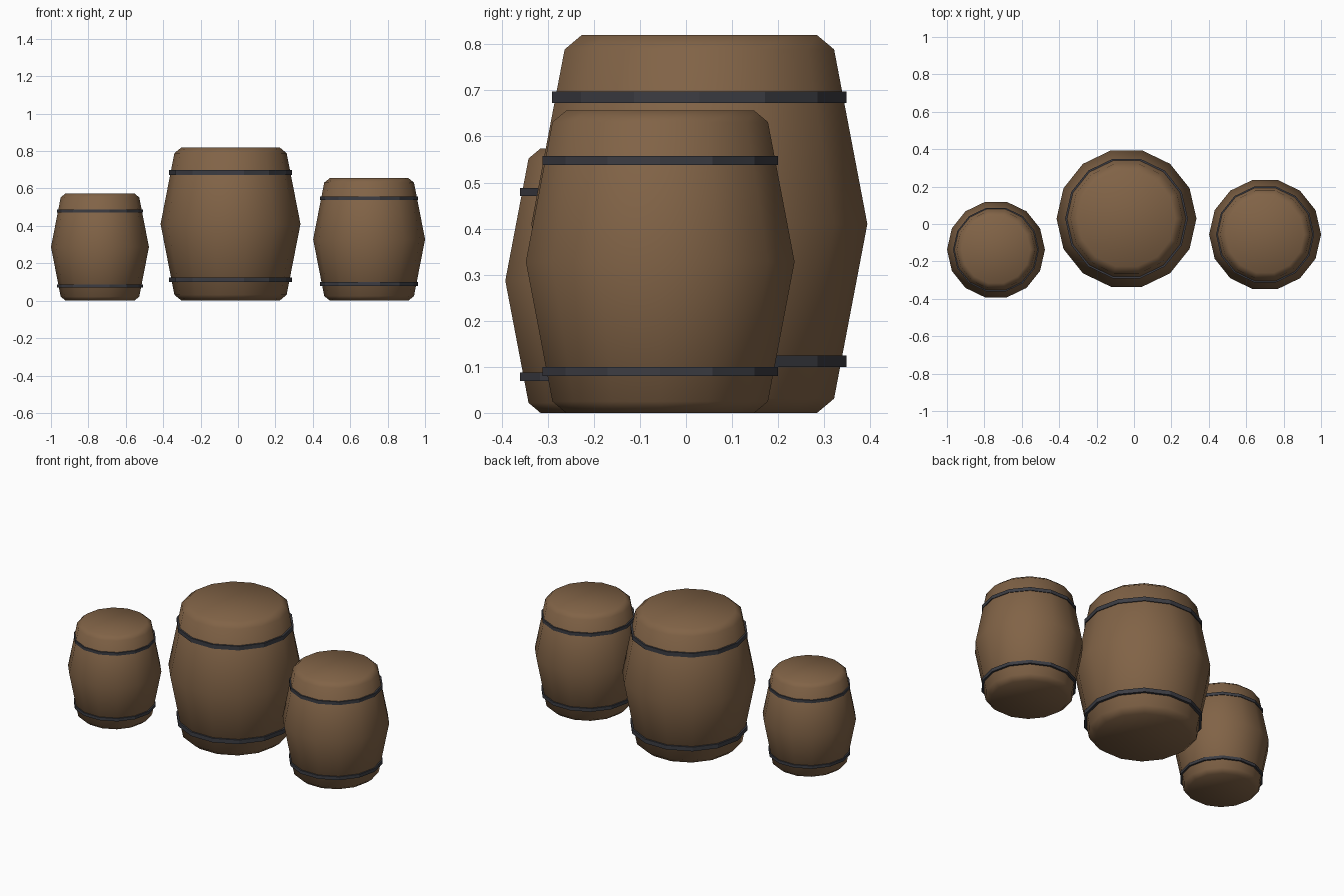
import bpy
import math

SIDES = 14


def make_material(name, color):
    mat = bpy.data.materials.new(name)
    mat.use_nodes = True
    mat.diffuse_color = color
    mat.node_tree.nodes["Principled BSDF"].inputs["Base Color"].default_value = color
    return mat


def lathe(name, profile, scale, location, mat, closed=False):
    """Spin (radius, height) points around z; open profiles get end caps."""
    verts = [(r * scale * math.cos(math.tau * i / SIDES),
              r * scale * math.sin(math.tau * i / SIDES), z * scale)
             for r, z in profile for i in range(SIDES)]
    rows = len(profile)
    faces = []
    for j in range(rows if closed else rows - 1):
        a, b = j * SIDES, (j + 1) % rows * SIDES
        for i in range(SIDES):
            k = (i + 1) % SIDES
            faces.append((a + i, a + k, b + k, b + i))
    if not closed:
        faces.append(tuple(reversed(range(SIDES))))
        faces.append(tuple(range((rows - 1) * SIDES, rows * SIDES)))
    mesh = bpy.data.meshes.new(name)
    mesh.from_pydata(verts, [], faces)
    mesh.materials.append(mat)
    obj = bpy.data.objects.new(name, mesh)
    obj.location = location
    bpy.context.collection.objects.link(obj)
    return obj


def barrel(prefix, x, y, scale):
    # Bulging wooden body with chamfered rims
    body = lathe(prefix + "_barrel_body", BODY, scale, (x, y, 0), wood)
    body.data.shade_smooth()
    # Two thin metal hoops
    for part, z in (("lower", 0.112), ("upper", 0.685)):
        lathe(f"{prefix}_barrel_{part}_hoop", HOOP, scale, (x, y, z * scale), iron, closed=True)


cube = bpy.data.objects.get("Cube")
if cube:
    bpy.data.objects.remove(cube, do_unlink=True)

wood = make_material("brown wood", (0.22, 0.125, 0.062, 1))
iron = make_material("dark iron", (0.045, 0.046, 0.056, 1))

BODY = [(0.262, 0), (0.30, 0.031), (0.374, 0.41), (0.30, 0.789), (0.262, 0.82)]
HOOP = [(0.30, -0.0125), (0.328, -0.0125), (0.328, 0.0125), (0.30, 0.0125)]

barrel("large", -0.04, 0.029, 1.0)
barrel("medium", 0.701, -0.056, 0.8)
barrel("small", -0.738, -0.137, 0.7)
